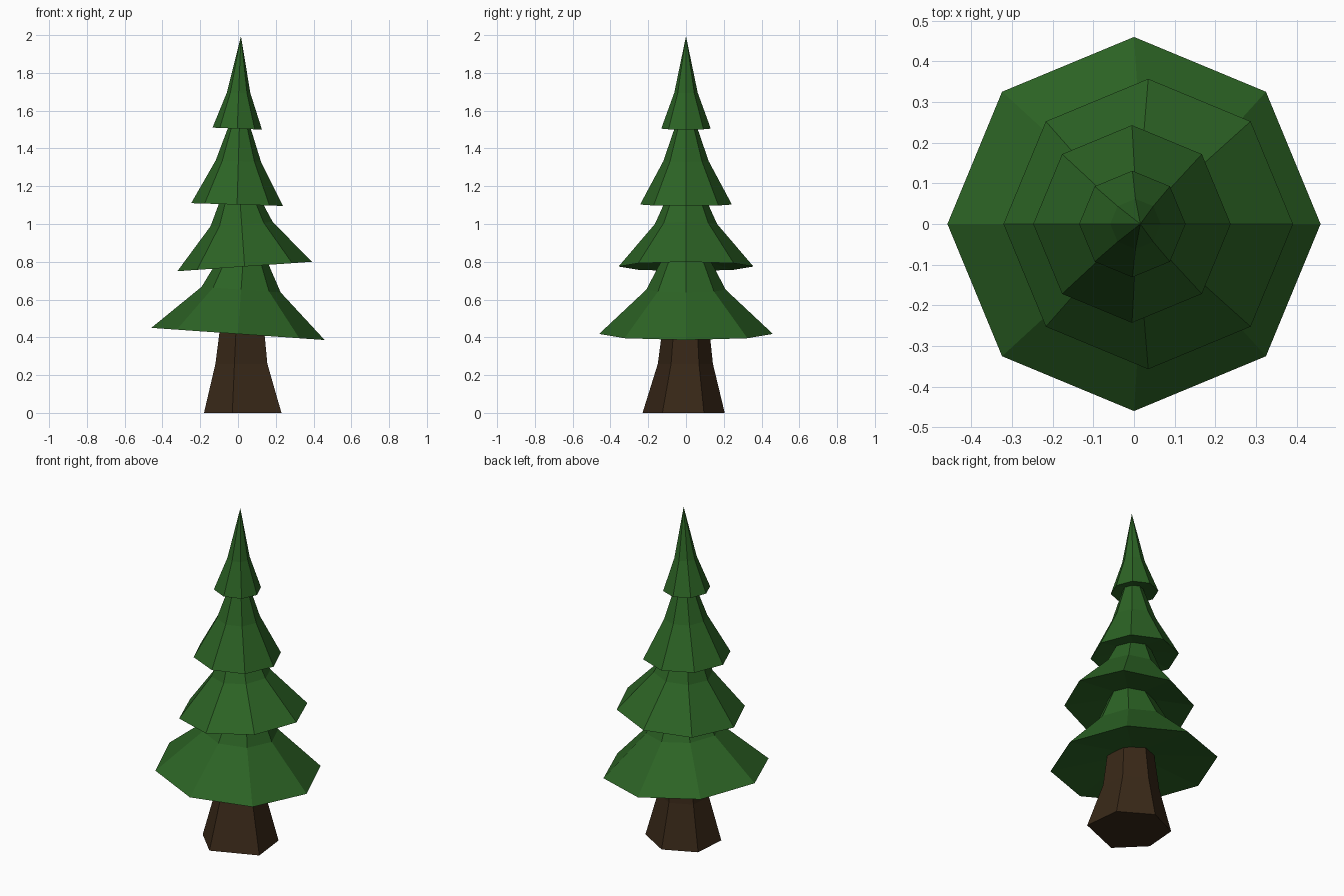
import bpy, bmesh, math
from mathutils import Matrix, Vector

if "Cube" in bpy.data.objects:
    bpy.data.objects.remove(bpy.data.objects["Cube"])


def material(name, color):
    m = bpy.data.materials.new(name)
    m.diffuse_color = (*color, 1)
    m.use_nodes = True
    m.node_tree.nodes["Principled BSDF"].inputs["Base Color"].default_value = m.diffuse_color
    return m


def build(name, rings, bottom, top, mat):
    """Join equal-sided rings with flat faces; an end is closed by a point (or by an n-gon if None)."""
    bm = bmesh.new()
    loops = [[bm.verts.new(p) for p in ring] for ring in rings]
    n = len(loops[0])
    for a, b in zip(loops, loops[1:]):
        for i in range(n):
            j = (i + 1) % n
            bm.faces.new((a[i], a[j], b[j], b[i]))
    for loop, tip in ((loops[0], bottom), (loops[-1], top)):
        if tip is None:
            bm.faces.new(loop)
        else:
            v = bm.verts.new(tip)
            for i in range(n):
                bm.faces.new((loop[i], loop[(i + 1) % n], v))
    bmesh.ops.recalc_face_normals(bm, faces=bm.faces)
    mesh = bpy.data.meshes.new(name)
    bm.to_mesh(mesh)
    bm.free()
    mesh.materials.append(mat)
    ob = bpy.data.objects.new(name, mesh)
    bpy.context.collection.objects.link(ob)
    return ob


def octagon(r, z):
    return [(r * math.cos(i * math.pi / 4), r * math.sin(i * math.pi / 4), z) for i in range(8)]


green = material("needles", (0.025, 0.125, 0.018))
brown = material("bark", (0.04, 0.021, 0.009))

# Trunk: uneven six-sided base, flared at the foot
base = [(.23, -.125), (.205, .095), (.02, .205), (-.165, .12), (-.18, -.08), (-.03, -.23)]
cx, cy = .025, -.012
sections = [(0, 1, cx, cy), (.26, .67, .018, -.003), (.50, .54, .022, 0)]
build("trunk",
      [[((x - cx) * s + ox, (y - cy) * s + oy, z) for x, y in base] for z, s, ox, oy in sections],
      None, None, brown)

# Foliage tiers: centre x, rim z, rim radius, mid height, mid radius, tip height, tilt, hollow depth
tiers = [
    (0.000, .418, .460, .235, .210, .64, .070, .06),
    (0.035, .775, .357, .225, .165, .59, -.070, .06),
    (-.005, 1.103, .243, .230, .120, .58, .030, .04),
    (-.004, 1.505, .131, .190, .062, .490, .040, .02),
]
for k, (x, z, r0, h1, r1, h2, tilt, hollow) in enumerate(tiers, 1):
    ob = build(f"foliage_tier_{k}", [octagon(r0, 0), octagon(r1, h1)],
               (0, 0, hollow), (0, 0, h2), green)
    ob.data.transform(Matrix.Translation(Vector((x, 0, z))) @ Matrix.Rotation(tilt, 4, 'Y'))
